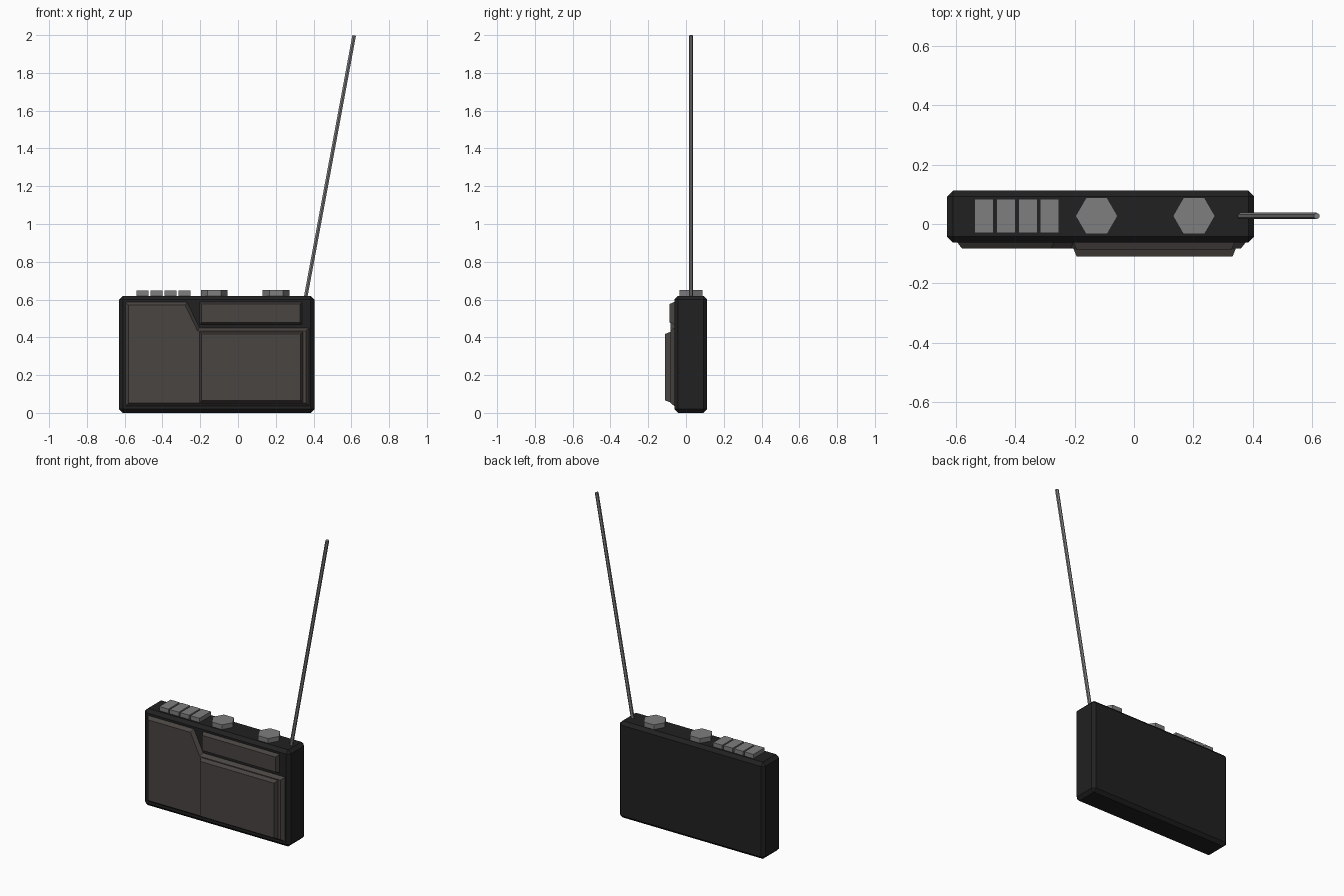
import bpy, bmesh, math
from mathutils import Vector

if "Cube" in bpy.data.objects:
    bpy.data.objects.remove(bpy.data.objects["Cube"])


def material(name, rgb):
    m = bpy.data.materials.new(name)
    m.diffuse_color = (*rgb, 1)
    m.use_nodes = True
    m.node_tree.nodes["Principled BSDF"].inputs["Base Color"].default_value = m.diffuse_color
    return m


BLACK = material("black_plastic", (0.015, 0.015, 0.015))
BROWN = material("brown_grey_plastic", (0.066, 0.058, 0.054))
GREY = material("grey_metal", (0.21, 0.21, 0.21))


def finish(name, bm, mat):
    bmesh.ops.recalc_face_normals(bm, faces=bm.faces[:])
    me = bpy.data.meshes.new(name)
    bm.to_mesh(me)
    bm.free()
    me.materials.append(mat)
    ob = bpy.data.objects.new(name, me)
    bpy.context.collection.objects.link(ob)
    return ob


def box(name, lo, hi, mat, bevel=0):
    bm = bmesh.new()
    bmesh.ops.create_cube(bm, size=1)
    for v in bm.verts:
        v.co = [l + (c + 0.5) * (h - l) for l, h, c in zip(lo, hi, v.co)]
    if bevel:
        bmesh.ops.bevel(bm, geom=bm.edges[:], offset=bevel, segments=1,
                        affect='EDGES')
    return finish(name, bm, mat)


def plate(name, outline, y_back, y_front, inset, mat):
    """Raised plate on the front whose sides slope in towards its face."""
    bm = bmesh.new()
    base = [bm.verts.new((x, y_back, z)) for x, z in outline]
    face = bm.faces.new(base)
    face.normal_update()
    if face.normal.y > 0:
        face.normal_flip()
    bmesh.ops.inset_region(bm, faces=[face], thickness=inset, depth=0,
                           use_boundary=True, use_even_offset=True)
    for v in face.verts:
        v.co.y = y_front
    bm.faces.new(base)
    return finish(name, bm, mat)


def rect(x0, x1, z0, z1):
    return [(x0, z0), (x1, z0), (x1, z1), (x0, z1)]


def rod(name, start, end, radius, sides, mat, turn=0):
    start, end = Vector(start), Vector(end)
    bm = bmesh.new()
    bmesh.ops.create_cone(bm, cap_ends=True, segments=sides, radius1=radius,
                          radius2=radius, depth=(end - start).length)
    q = Vector((0, 0, 1)).rotation_difference(end - start)
    for v in bm.verts:
        p = Vector((v.co.x * math.cos(turn) - v.co.y * math.sin(turn),
                    v.co.x * math.sin(turn) + v.co.y * math.cos(turn), v.co.z))
        v.co = q @ p + (start + end) / 2
    return finish(name, bm, mat)


# case with chamfered edges
box("case", (-0.63, -0.062, 0), (0.405, 0.112, 0.62), BLACK, 0.02)

# stepped front panel, display strip and cassette door
plate("front_panel",
      [(-0.597, 0.035), (0.378, 0.035), (0.378, 0.452), (-0.203, 0.452),
       (-0.268, 0.588), (-0.597, 0.588)], -0.06, -0.083, 0.018, BROWN)
plate("display_strip", rect(-0.205, 0.34, 0.467, 0.588),
      -0.06, -0.088, 0.012, BROWN)
plate("cassette_door", rect(-0.205, 0.344, 0.054, 0.43),
      -0.08, -0.11, 0.012, BROWN)

# row of push buttons
for i in range(4):
    x = -0.537 + i * 0.0737
    box(f"button_{i + 1}", (x, -0.03, 0.61), (x + 0.064, 0.084, 0.647), GREY)

# two hexagonal knobs; points lie along x
for side, x in (("left", -0.126), ("right", 0.202)):
    rod(f"{side}_knob", (x, 0.027, 0.6), (x, 0.027, 0.65), 0.071, 6, GREY,
        math.pi / 2)
    knob = bpy.data.objects[f"{side}_knob"]
    xs = [v.co.x for v in knob.data.vertices]
    if max(xs) - min(xs) < 0.13:      # keep the points along x
        for v in knob.data.vertices:
            dx, dy = v.co.x - x, v.co.y - 0.027
            v.co.x, v.co.y = x - dy, 0.027 + dx

# leaning antenna
rod("antenna", (0.352, 0.027, 0.58), (0.615, 0.027, 1.998), 0.011, 6, GREY)
